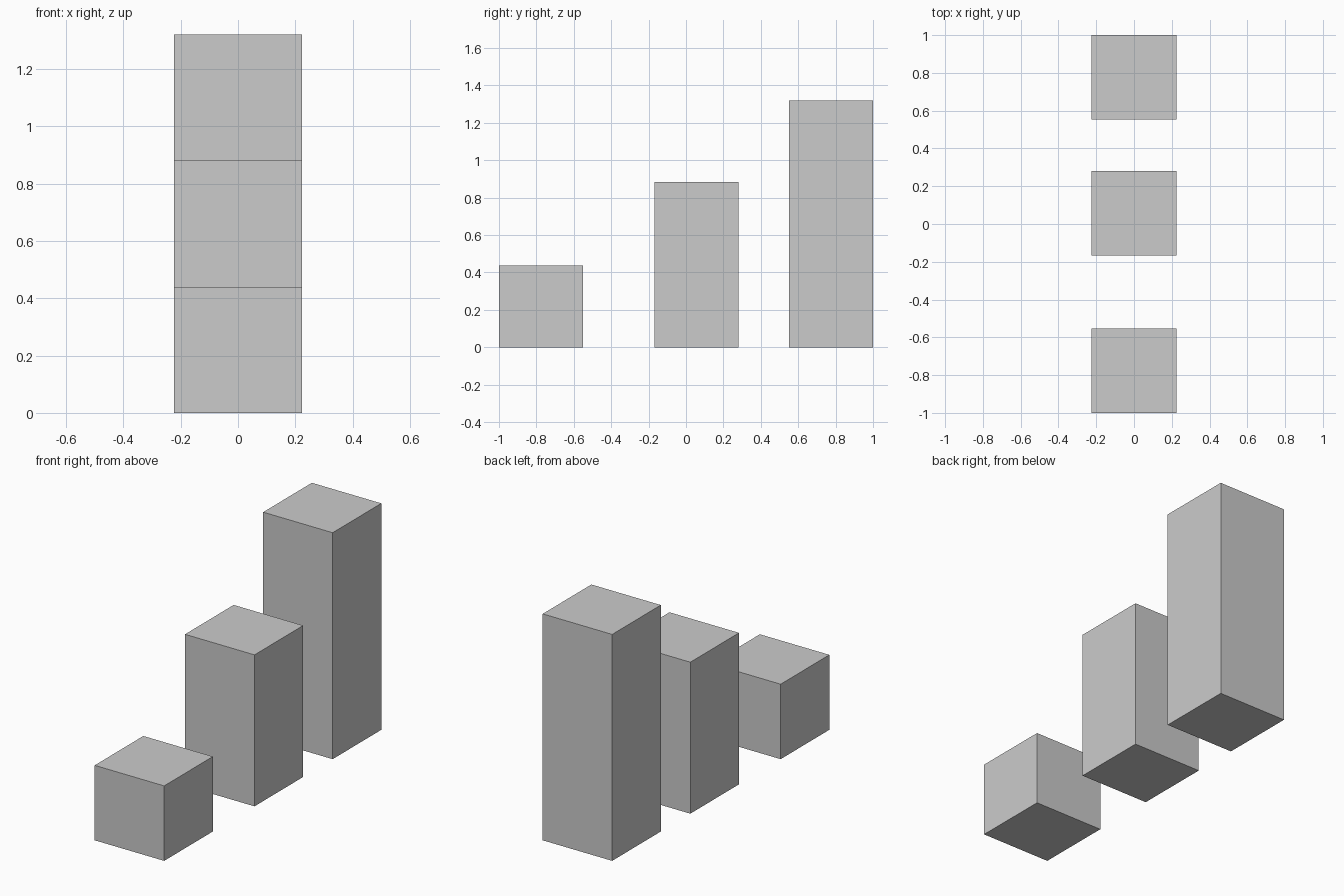
import bpy

if "Cube" in bpy.data.objects:
    bpy.data.objects.remove(bpy.data.objects["Cube"])

WIDTH = 0.448

# Three square columns of rising height: name, centre y, height
COLUMNS = [
    ("short_column", -1 + WIDTH / 2, 0.437),
    ("middle_column", 0.056, 0.883),
    ("tall_column", 1 - WIDTH / 2, 1.32),
]


def add_column(name, y, height):
    bpy.ops.mesh.primitive_cube_add(size=1, location=(0, y, height / 2))
    column = bpy.context.object
    column.name = name
    column.scale = (WIDTH, WIDTH, height)
    bpy.ops.object.transform_apply(location=False, rotation=False, scale=True)


for column_spec in COLUMNS:
    add_column(*column_spec)
